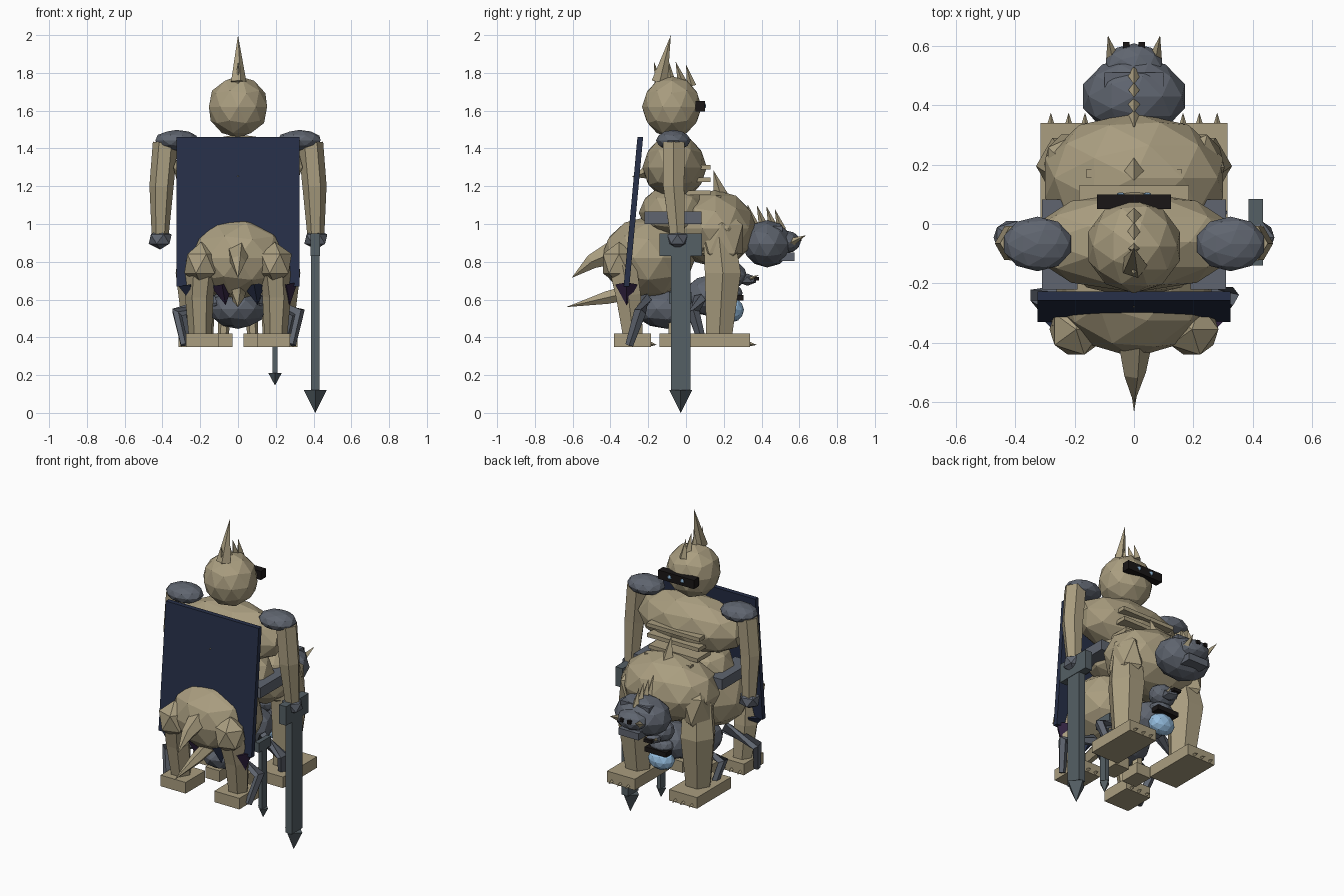
import bpy, bmesh, math
from mathutils import Vector

if "Cube" in bpy.data.objects:
    bpy.data.objects.remove(bpy.data.objects["Cube"])


def mat(name, r, g, b):
    m = bpy.data.materials.new(name)
    m.diffuse_color = (r, g, b, 1)
    m.use_nodes = True
    m.node_tree.nodes["Principled BSDF"].inputs["Base Color"].default_value = m.diffuse_color
    return m


BONE = mat("bone", .40, .34, .215)
GREY = mat("slate", .115, .13, .16)
STEEL = mat("steel", .09, .115, .13)
NAVY = mat("navy", .02, .029, .065)
PURPLE = mat("purple", .03, .016, .05)
BLACK = mat("black", .01, .008, .008)
BLUE = mat("blue", .30, .51, .74)


def make(name, bm, m):
    bmesh.ops.recalc_face_normals(bm, faces=bm.faces)
    me = bpy.data.meshes.new(name)
    bm.to_mesh(me)
    bm.free()
    me.materials.append(m)
    ob = bpy.data.objects.new(name, me)
    bpy.context.collection.objects.link(ob)
    return ob


def ball(name, c, r, m, sub=2):
    bm = bmesh.new()
    bmesh.ops.create_icosphere(bm, subdivisions=sub, radius=1)
    for v in bm.verts:
        v.co = Vector((v.co.x * r[0] + c[0], v.co.y * r[1] + c[1], v.co.z * r[2] + c[2]))
    return make(name, bm, m)


def box(name, lo, hi, m):
    bm = bmesh.new()
    bmesh.ops.create_cube(bm, size=1)
    for v in bm.verts:
        v.co = Vector([lo[i] + (v.co[i] + .5) * (hi[i] - lo[i]) for i in range(3)])
    return make(name, bm, m)


def limb(name, pts, radii, m, n=6):
    """Faceted tube along pts; a radius of 0 closes to a point."""
    bm = bmesh.new()
    P = [Vector(p) for p in pts]
    rings = []
    for i, p in enumerate(P):
        d = (P[min(i + 1, len(P) - 1)] - P[max(i - 1, 0)]).normalized()
        ref = Vector((1, 0, 0)) if abs(d.x) < .9 else Vector((0, 1, 0))
        u = (ref - d * ref.dot(d)).normalized()
        w = d.cross(u)
        if radii[i] == 0:
            rings.append([bm.verts.new(p)])
        else:
            rings.append([bm.verts.new(p + radii[i] * (u * math.cos(a) + w * math.sin(a)))
                          for a in (2 * math.pi * k / n for k in range(n))])
    for a, b in zip(rings, rings[1:]):
        for k in range(n):
            j = (k + 1) % n
            bm.faces.new((a[k], a[j], b[0]) if len(b) == 1 else (a[k], a[j], b[j], b[k]))
    for r in (rings[0], rings[-1]):
        if len(r) > 1:
            bm.faces.new(r)
    return make(name, bm, m)


def spike(name, base, tip, r, m=BONE, n=4):
    return limb(name, [base, tip], [r, 0], m, n)


# Rider: head, crest, visor
ball("rider_head", (0, -.075, 1.62), (.162, .158, .163), BONE)
spike("crown_horn", (0, -.14, 1.75), (0, -.08, 2.0), .045, n=5)
for y, z, ty, tz in ((-.14, 1.72, -.17, 1.86), (-.08, 1.75, -.09, 1.86),
                     (-.02, 1.75, -.055, 1.86), (.03, 1.73, .0, 1.845)):
    spike("crest_spike", (0, y, z), (0, ty, tz), .025)
box("visor", (-.125, .05, 1.595), (.125, .1, 1.65), BLACK)

# Rider: torso, ribs
ball("rider_chest", (0, -.06, 1.3), (.36, .17, .175), BONE)
ball("rider_waist", (0, -.06, 1.06), (.27, .19, .15), BONE)
for z, w, y in ((1.3, .185, .13), (1.235, .18, .13), (1.165, .17, .13)):
    box("rib_plate", (-w, .0, z - .012), (w, y, z + .012), BONE)

for s in (-1, 1):
    # Rider: eyes, arms, saddle sides
    ball("visor_eye", (s * .045, .1, 1.625), (.014, .008, .014), BLUE, 1)
    ball("shoulder_pad", (s * .325, -.067, 1.443), (.118, .092, .055), GREY)
    limb("rider_arm", [(s * .385, -.065, 1.43), (s * .405, -.065, 1.2), (s * .412, -.045, .94)],
         [.066, .064, .045], BONE)
    ball("rider_hand", (s * .412, -.045, .92), (.068, .064, .055), GREY, 1)
    box("saddle_side", (s * .19, -.22, 1.0), (s * .31, .082, 1.065), GREY)

    # Beast: legs, feet, claws
    ball("front_shoulder", (s * .22, .19, .92), (.095, .13, .17), BONE, 1)
    limb("front_leg", [(s * .2, .17, .98), (s * .22, .195, .74), (s * .21, .175, .4)],
         [.09, .11, .078], BONE)
    box("front_foot", (s * .12, .0, .35), (s * .315, .34, .42), BONE)
    ball("rear_hip", (s * .195, -.355, .79), (.1, .1, .115), BONE, 1)
    limb("rear_leg", [(s * .19, -.34, .8), (s * .205, -.305, .62), (s * .2, -.28, .4)],
         [.085, .076, .06], BONE)
    box("rear_foot", (s * .1, -.38, .35), (s * .275, -.185, .42), BONE)
    for x in (.165, .22, .28):
        spike("front_claw", (s * x, .33, .365), (s * x, .375, .36), .014)
        spike("rear_claw", (s * (x - .03), -.19, .365), (s * (x - .03), -.155, .36), .014)

    # Beast: tusks, nostrils, back studs
    spike("beast_tusk", (s * .07, .55, .9), (s * .088, .635, .94), .025)
    box("nostril", (s * .015, .59, .91), (s * .037, .612, .93), BLACK)
    box("back_stud", (s * .12, .155, 1.08), (s * .16, .185, 1.15), BONE)

    # Small mount: jointed side legs, feet, tusks
    for y, y2, x in ((-.245, -.3, .325), (.04, .09, .285)):
        limb("side_leg", [(s * .12, y + .03, .6), (s * x, y, .53), (s * (x - .04), y2, .36)],
             [.034, .034, .022], GREY, 5)
    limb("small_leg", [(s * .07, -.06, .55), (s * .08, -.07, .38)], [.035, .028], BONE)
    box("small_foot", (s * .03, -.14, .35), (s * .13, -.01, .42), BONE)
    spike("small_tusk", (s * .03, .34, .71), (s * .04, .385, .73), .012)

# Cape with tattered hem
cape = box("cape", (-.325, -.295, .67), (.325, -.265, 1.46), NAVY)
for v in cape.data.vertices:
    v.co.y += .038 if v.co.z > 1 else -.035
for i in range(4):
    x = -.255 + .17 * i
    spike("cape_tatter", (x, -.315, .68), (x + .02, -.315, .57), .06, (NAVY, PURPLE)[i % 2])
spike("cape_stud", (0, -.22, 1.27), (0, -.285, 1.25), .03)

# Beast: body, head, spines, tail
ball("beast_rear", (0, -.2, .82), (.275, .25, .22), BONE)
ball("beast_front", (0, .155, .975), (.315, .22, .205), BONE)
ball("beast_head", (0, .43, .895), (.18, .133, .125), GREY)
ball("beast_snout", (0, .53, .905), (.1, .078, .06), GREY)
box("beast_jaw", (-.07, .48, .805), (.07, .575, .848), GREY)
box("beast_brow", (-.1, .46, .945), (.1, .51, .99), GREY)
spike("back_spike", (0, .19, 1.13), (0, .145, 1.285), .045)
for y, z in ((.34, 1.105), (.39, 1.1), (.44, 1.095), (.485, 1.08)):
    spike("neck_spike", (0, y + .02, z - .11), (0, y - .015, z), .025)
limb("beast_tail", [(0, -.36, .86), (0, -.5, .8), (0, -.605, .715)], [.07, .04, 0], BONE, 5)

# Small mount and its passenger under the beast
ball("small_body", (0, -.1, .55), (.15, .18, .105), GREY)
ball("small_chest", (0, .13, .62), (.13, .14, .11), GREY)
ball("small_head", (0, .25, .73), (.085, .072, .068), GREY)
ball("small_snout", (0, .325, .705), (.05, .055, .032), GREY, 1)
box("small_nose", (-.025, .36, .7), (.025, .387, .72), BLACK)
ball("passenger_neck", (0, .24, .635), (.08, .06, .05), GREY)
box("passenger_visor", (-.075, .25, .595), (.075, .305, .625), BLACK)
ball("passenger_orb", (0, .245, .545), (.085, .062, .065), BLUE)
limb("small_tail", [(0, -.25, .65), (0, -.42, .61), (0, -.635, .56)], [.045, .035, 0], BONE, 5)

# Long sword and dagger
box("sword_guard", (.385, -.14, .83), (.435, .085, .95), STEEL)
box("sword_blade", (.387, -.08, .12), (.432, .025, .84), STEEL)
spike("sword_tip", (.409, -.028, .12), (.409, -.028, 0), .06, STEEL)
box("dagger_blade", (.183, -.055, .21), (.208, -.005, .62), STEEL)
box("dagger_guard", (.18, -.09, .58), (.21, .03, .64), STEEL)
spike("dagger_tip", (.196, -.03, .21), (.196, -.03, .145), .035, STEEL)
